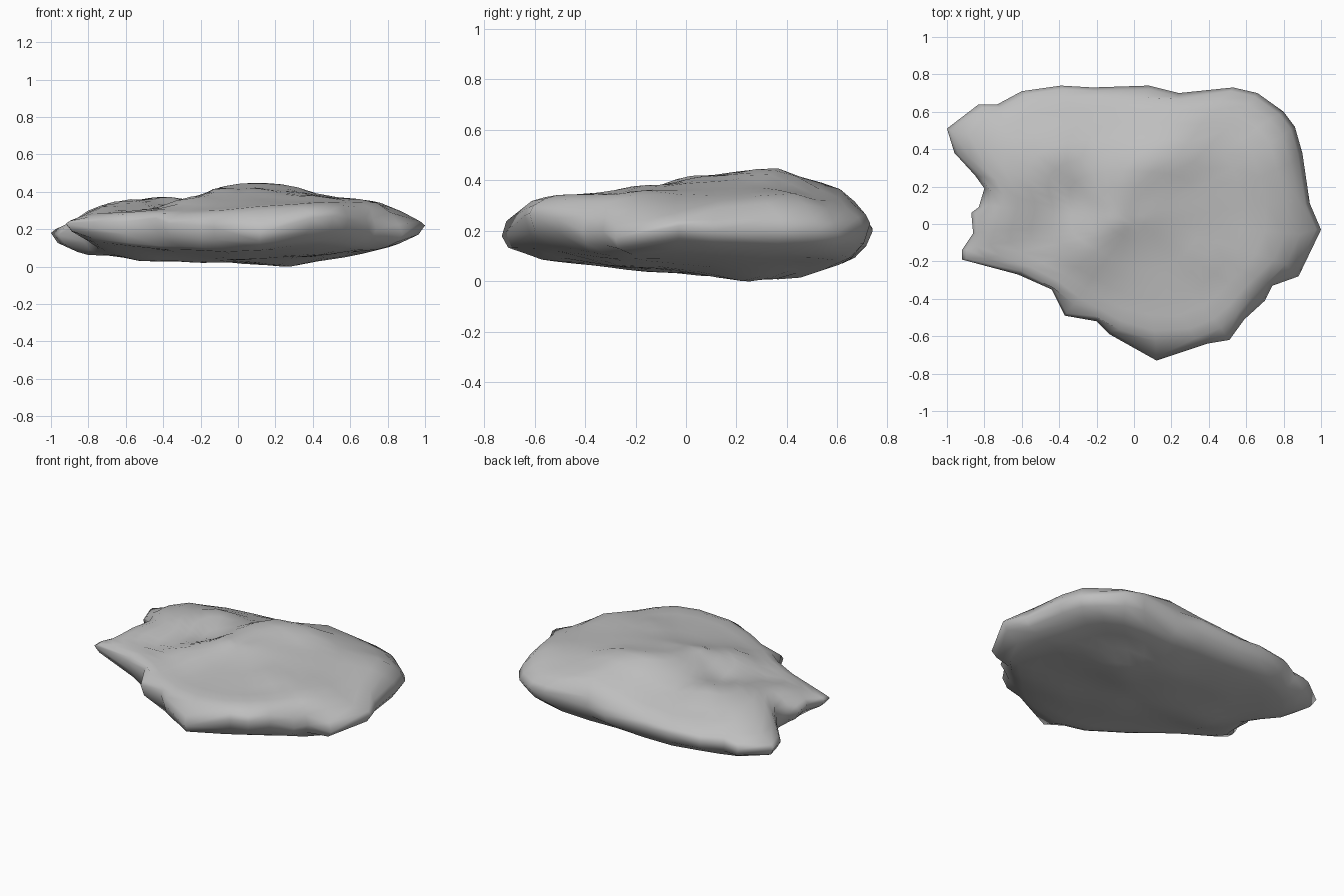
import bpy
import bmesh
import math
from mathutils import Matrix, Vector

cube = bpy.data.objects.get("Cube")
if cube:
    bpy.data.objects.remove(cube, do_unlink=True)

# Rim of the slab (x, y, z in hundredths), counter-clockwise from the right tip
RIM = [
    (100, -3, 22), (94, 11, 20), (90, 38, 20), (86, 52, 20), (80, 60, 19),
    (66, 70, 22), (53, 73, 23), (24, 70, 20), (8, 74, 20), (-22, 73, 20),
    (-39, 74, 21), (-60, 71, 20), (-73, 64, 19), (-83, 64, 18),
    (-100, 51, 18), (-96, 38, 17), (-85, 26, 20), (-80, 19, 22), (-83, 9, 22),
    (-87, 6, 22), (-86, -5, 23), (-92, -14, 23), (-92, -19, 23),
    (-62, -27, 24), (-44, -35, 26), (-37, -49, 23), (-20, -52, 22),
    (-13, -59, 21), (12, -73, 18), (39, -64, 26), (51, -62, 27),
    (59, -51, 25), (70, -41, 20), (74, -33, 20), (88, -28, 17),
]

# Heights sampled over the upper face: left shelf, valley, ridge, right slope, rim
TOP = [
    (-90, 48, 24), (-72, 42, 33), (-60, 25, 36), (-42, 38, 38), (-70, 0, 32),
    (-87, -12, 27), (-64, -20, 29), (-50, -10, 29), (-30, 12, 32),
    (-22, 32, 36), (-41, -28, 30), (-28, -14, 37), (-12, 5, 42), (-6, 24, 44),
    (7, 35, 46), (25, 38, 44), (10, 10, 42), (30, 10, 40), (40, -20, 38),
    (55, 25, 37), (58, 0, 36), (68, -12, 36), (70, 38, 36), (83, 20, 32),
    (88, -8, 28), (10, -30, 35), (42, -34, 35), (10, -58, 32), (42, -56, 34),
    (-15, -45, 30), (0, 62, 31), (25, 52, 40), (40, 62, 33), (-25, 62, 28),
    (-55, 60, 28), (70, 60, 30),
]

# Heights sampled over the underside, lowest behind the middle
BOTTOM = [
    (-92, 48, 8), (-80, 38, 6), (-82, -12, 14), (-60, -20, 11), (-50, 5, 3),
    (-20, 10, 2), (-35, -35, 9), (-30, 42, 3), (28, 26, 0), (10, 44, 1),
    (0, 62, 8), (50, 58, 8), (-50, 60, 8), (58, 20, 5), (88, 0, 12),
    (78, 40, 10), (74, -22, 9), (40, -28, 6), (0, -18, 4), (10, -62, 9),
    (45, -55, 13), (0, -45, 7),
]


def surface_height(samples, x, y):
    """Height of the plane that best fits the samples near (x, y)."""
    m = Matrix(((0,) * 3,) * 3)
    rhs = Vector((0, 0, 0))
    for px, py, pz in samples:
        row = Vector((1, px / 100 - x, py / 100 - y))
        w = (row.y ** 2 + row.z ** 2 + 0.005) ** -2
        for i in range(3):
            m[i] += row * row[i] * w
        rhs += row * pz / 100 * w
    return (m.inverted() @ rhs).x


def ring_points(s):
    """Rim shrunk in plan by s, losing its small notches further in."""
    pts = [Vector(p) / 100 for p in RIM]
    for _ in range(round((1 - s) * 8)):
        pts = [(pts[i - 1] + 2 * p + pts[(i + 1) % len(pts)]) / 4
               for i, p in enumerate(pts)]
    return [(p.x * s, p.y * s, p.z) for p in pts]


bm = bmesh.new()


def add_ring(samples, s, blend):
    """Ring of vertices part way from rim height to the sampled surface."""
    ring = []
    for x, y, rim in ring_points(s):
        face = surface_height(samples, x, y)
        ring.append(bm.verts.new((x, y, rim + (face - rim) * blend)))
    return ring


def bridge(a, b):
    for i in range(len(a)):
        j = (i + 1) % len(a)
        bm.faces.new((a[i], a[j], b[j], b[i]))


# Rim, then rings closing over the upper face and under the lower one
rim_ring = add_ring(TOP, 1, 0)
TOP_RIM = [(0.975, 0.45), (0.93, 0.85)]
BOTTOM_RIM = [(0.965, 0.55), (0.91, 0.9)]
INNER = [0.85, 0.75, 0.63, 0.51, 0.39, 0.27, 0.15, 0.07]
for samples, edge in ((TOP, TOP_RIM), (BOTTOM, BOTTOM_RIM)):
    last = rim_ring
    for s, blend in edge + [(s, 1) for s in INNER]:
        ring = add_ring(samples, s, blend)
        bridge(last, ring)
        last = ring
    hub = bm.verts.new((0, 0, surface_height(samples, 0, 0)))
    for i in range(len(last)):
        bm.faces.new((last[i - 1], last[i], hub))

# Stand the slab on the ground
low = min(v.co.z for v in bm.verts)
for v in bm.verts:
    v.co.z -= low
bmesh.ops.recalc_face_normals(bm, faces=bm.faces)

mesh = bpy.data.meshes.new("rock_slab")
bm.to_mesh(mesh)
bm.free()
rock = bpy.data.objects.new("rock_slab", mesh)
bpy.context.collection.objects.link(rock)

# Plain grey stone
stone = bpy.data.materials.new("grey_stone")
stone.use_nodes = True
colour = (0.52, 0.52, 0.52, 1)
stone.diffuse_color = colour
stone.node_tree.nodes["Principled BSDF"].inputs["Base Color"].default_value = colour
mesh.materials.append(stone)

bpy.context.view_layer.objects.active = rock
rock.select_set(True)
bpy.ops.object.shade_smooth_by_angle(angle=math.radians(80))
